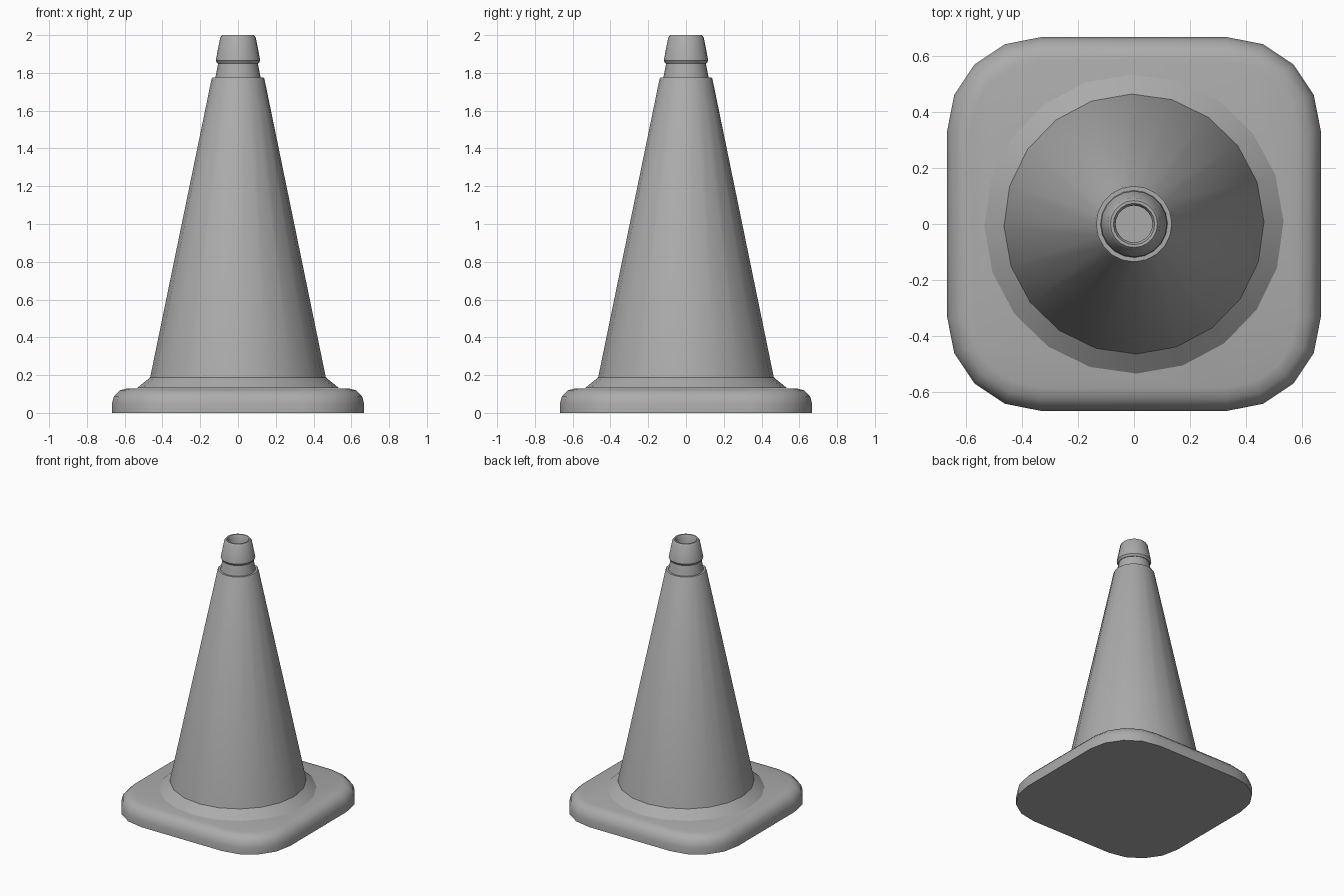
import bpy, bmesh, math
from mathutils import Matrix

if "Cube" in bpy.data.objects:
    bpy.data.objects.remove(bpy.data.objects["Cube"], do_unlink=True)

SIDES = 20

grey = bpy.data.materials.new("mid_grey")
grey.use_nodes = True
colour = (0.41, 0.41, 0.41, 1)
grey.diffuse_color = colour
grey.node_tree.nodes["Principled BSDF"].inputs["Base Color"].default_value = colour


def finish(name, bm, angle):
    """Turn a bmesh into a smooth-shaded object with sharp creases."""
    mesh = bpy.data.meshes.new(name)
    bm.to_mesh(mesh)
    bm.free()
    mesh.materials.append(grey)
    obj = bpy.data.objects.new(name, mesh)
    bpy.context.collection.objects.link(obj)
    bpy.ops.object.select_all(action='DESELECT')
    obj.select_set(True)
    bpy.context.view_layer.objects.active = obj
    bpy.ops.object.shade_smooth_by_angle(angle=math.radians(angle))


def lathe(name, profile, angle=30):
    """Revolve (radius, height) points around the vertical axis."""
    bm = bmesh.new()
    verts = [bm.verts.new((0, r, z)) for r, z in profile]
    edges = [bm.edges.new(pair) for pair in zip(verts, verts[1:])]
    bmesh.ops.spin(bm, geom=verts + edges, cent=(0, 0, 0), axis=(0, 0, 1),
                   angle=math.tau, steps=SIDES)
    bmesh.ops.remove_doubles(bm, verts=bm.verts, dist=0.0005)
    bmesh.ops.rotate(bm, verts=bm.verts, cent=(0, 0, 0),
                     matrix=Matrix.Rotation(math.radians(1), 3, 'Z'))
    bmesh.ops.recalc_face_normals(bm, faces=bm.faces)
    # The open lower edge rests on the base, so the body must face outward
    side = max(bm.faces, key=lambda f: f.calc_area())
    centre = side.calc_center_median()
    if side.normal.x * centre.x + side.normal.y * centre.y < 0:
        bmesh.ops.reverse_faces(bm, faces=bm.faces)
    finish(name, bm, angle)


# Square foot with rounded corners and a soft upper rim
bm = bmesh.new()
bmesh.ops.create_cube(bm, size=1, matrix=Matrix.Translation((0, 0, 0.065))
                      @ Matrix.Diagonal((1.336, 1.336, 0.13, 1)))
upright = [e for e in bm.edges if abs(e.verts[0].co.z - e.verts[1].co.z) > 0.1]
bmesh.ops.bevel(bm, geom=upright, offset=0.333, segments=4, profile=0.5,
                affect='EDGES')
rim = [e for e in bm.edges if all(v.co.z > 0.12 for v in e.verts)]
bmesh.ops.bevel(bm, geom=rim, offset=0.083, segments=3, profile=0.5,
                affect='EDGES')
finish("base", bm, 45)

# Sloping flange, tapered body, grooved neck, collar and hollow tip
lathe("cone", [
    (0.535, 0.131), (0.465, 0.188),
    (0.14, 1.768), (0.135, 1.775), (0.12, 1.775),
    (0.105, 1.85), (0.109, 1.85), (0.118, 1.865),
    (0.094, 1.988), (0.084, 2.0), (0.074, 2.0), (0.066, 1.985),
    (0.066, 1.86), (0, 1.86),
])
